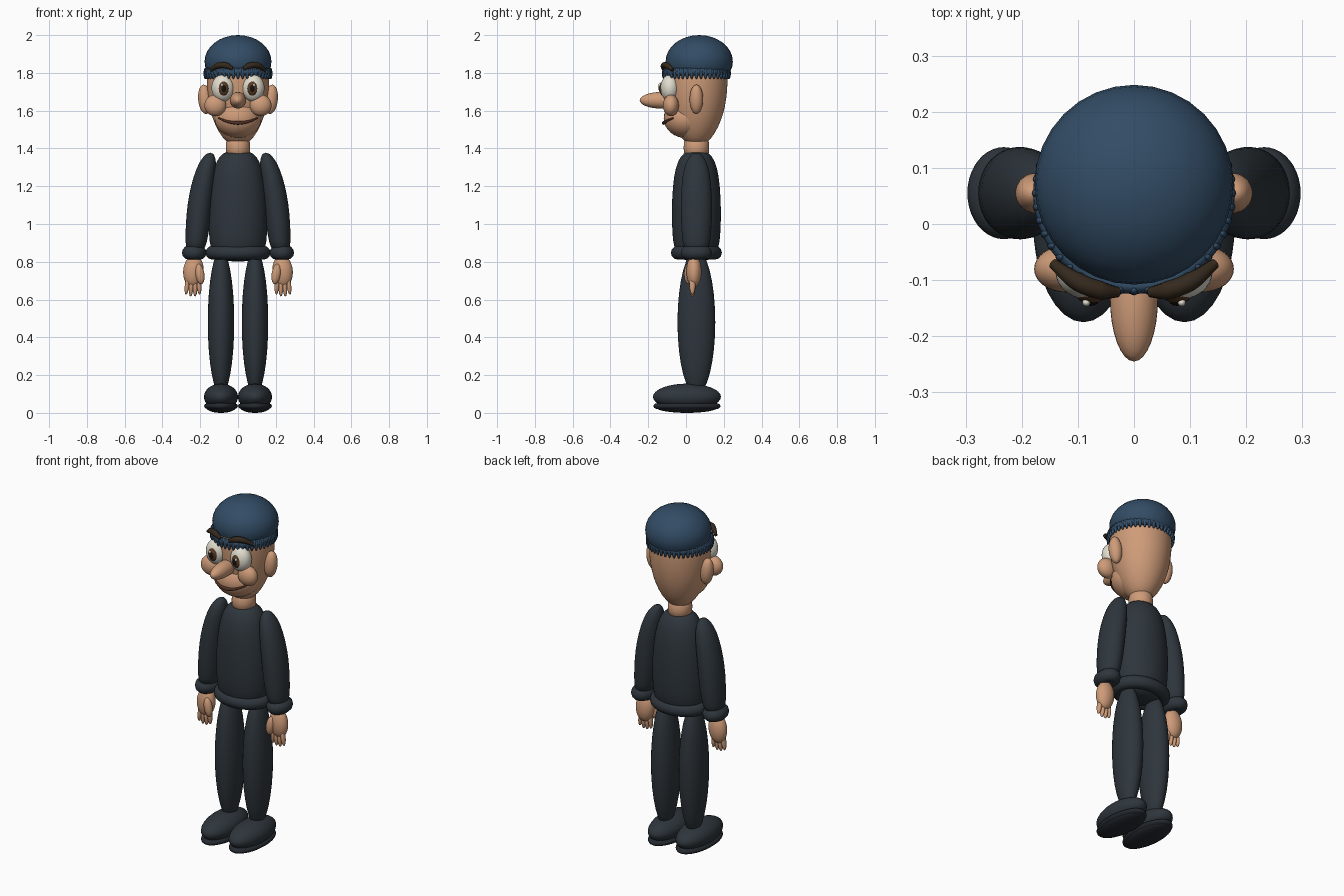
import bpy, bmesh, math
from mathutils import Matrix, Vector

cube = bpy.data.objects.get("Cube")
if cube:
    bpy.data.objects.remove(cube, do_unlink=True)


def material(name, r, g, b):
    m = bpy.data.materials.new(name)
    m.use_nodes = True
    m.diffuse_color = (r, g, b, 1)
    node = next(n for n in m.node_tree.nodes if n.type == 'BSDF_PRINCIPLED')
    node.inputs["Base Color"].default_value = (r, g, b, 1)
    node.inputs["Roughness"].default_value = 0.7
    return m


SKIN = material("skin", 0.62, 0.33, 0.19)
CLOTH = material("dark cloth", 0.027, 0.036, 0.045)
SOLE = material("sole rubber", 0.018, 0.023, 0.03)
WOOL = material("blue wool", 0.032, 0.072, 0.13)
WHITE = material("eye white", 0.75, 0.72, 0.62)
BROWN = material("iris brown", 0.1, 0.045, 0.018)
BLACK = material("pupil black", 0.008, 0.007, 0.006)
HAIR = material("brow brown", 0.035, 0.022, 0.012)
LIP = material("mouth brown", 0.08, 0.03, 0.018)

MID = 0.055  # depth of the body's main axis


def finish(name, bm, mat):
    bmesh.ops.recalc_face_normals(bm, faces=bm.faces)
    for f in bm.faces:
        f.smooth = True
    me = bpy.data.meshes.new(name)
    bm.to_mesh(me)
    bm.free()
    me.materials.append(mat)
    ob = bpy.data.objects.new(name, me)
    bpy.context.collection.objects.link(ob)
    return ob


def ball(name, mat, centre, radii, tilt=0, segs=32):
    """Ellipsoid, tilted about the front-back axis."""
    bm = bmesh.new()
    mx = Matrix.Translation(centre) @ Matrix.Rotation(tilt, 4, 'Y') @ Matrix.Diagonal((*radii, 1))
    bmesh.ops.create_uvsphere(bm, u_segments=segs, v_segments=segs // 2, radius=1, matrix=mx)
    return finish(name, bm, mat)


def loft(name, mat, sections, segs=28):
    """Closed body through elliptical sections (z, centre x, radius x, radius y)."""
    bm = bmesh.new()
    rings = []
    for z, cx, rx, ry in sections:
        angles = [math.tau * i / segs for i in range(segs)]
        rings.append([bm.verts.new((cx + rx * math.cos(a), MID + ry * math.sin(a), z)) for a in angles])
    for low, high in zip(rings, rings[1:]):
        for i in range(segs):
            j = (i + 1) % segs
            bm.faces.new((low[i], low[j], high[j], high[i]))
    bm.faces.new(rings[0])
    bm.faces.new(rings[-1])
    ob = finish(name, bm, mat)
    ob.modifiers.new("smooth", 'SUBSURF').levels = 1
    return ob


def ring(name, mat, centre, radii, thick, height):
    """Elliptical roll lying flat; radii reach its outer edge."""
    bm = bmesh.new()
    n, k = 40, 12
    rows = []
    for i in range(n):
        a = math.tau * i / n
        row = []
        for j in range(k):
            b = math.tau * j / k
            off = thick * (math.cos(b) - 1)
            row.append(bm.verts.new(Vector(centre) + Vector((
                (radii[0] + off) * math.cos(a), (radii[1] + off) * math.sin(a), height * math.sin(b)))))
        rows.append(row)
    for i in range(n):
        p, q = rows[i], rows[(i + 1) % n]
        for j in range(k):
            m = (j + 1) % k
            bm.faces.new((p[j], q[j], q[m], p[m]))
    return finish(name, bm, mat)


def stroke(name, mat, points, thick):
    """Tube along points given as (position, relative radius)."""
    cu = bpy.data.curves.new(name, 'CURVE')
    cu.dimensions = '3D'
    cu.bevel_depth = thick
    cu.bevel_resolution = 3
    cu.use_fill_caps = True
    sp = cu.splines.new('BEZIER')
    sp.bezier_points.add(len(points) - 1)
    for bp, (co, r) in zip(sp.bezier_points, points):
        bp.co = co
        bp.radius = r
        bp.handle_left_type = bp.handle_right_type = 'AUTO'
    ob = bpy.data.objects.new(name, cu)
    bpy.context.collection.objects.link(ob)
    cu.materials.append(mat)
    return ob


# Head, jaw, neck and nose
profile = [(1.418, .025), (1.432, .06), (1.48, .1), (1.55, .133), (1.62, .153),
           (1.7, .165), (1.8, .168), (1.86, .155)]
loft("head", SKIN, [(z, 0, r, r) for z, r in profile])
jaw_at, jaw_r = Vector((0, 0, 1.56)), Vector((.125, .118, .105))
ball("jaw", SKIN, jaw_at, jaw_r)
loft("neck", SKIN, [(1.35, 0, .065, .068), (1.4, 0, .065, .068), (1.47, 0, .065, .068)])
ball("nose", SKIN, (0, -.13, 1.655), (.043, .115, .044))

# Mouth follows the curve of the jaw
smile = []
for i in range(-4, 5):
    x = i * .026
    z = 1.535 + 2.4 * x * x
    d = 1 - (x / jaw_r.x) ** 2 - ((z - jaw_at.z) / jaw_r.z) ** 2
    smile.append(((x, -jaw_r.y * math.sqrt(max(d, 0)) - .003, z), 1.1 - abs(i) * .15))
stroke("mouth", LIP, smile, .009)

# Knitted cap with a ribbed band
ball("cap_dome", WOOL, (0, .07, 1.86), (.177, .178, .14))
ring("cap_band", WOOL, (0, MID, 1.805), (.18, .18), .014, .02)
bm = bmesh.new()
RIBS = 44
for i in range(RIBS):
    a = math.tau * i / RIBS
    at = Matrix.Translation((.173 * math.cos(a), MID + .173 * math.sin(a), 1.797))
    bmesh.ops.create_uvsphere(bm, u_segments=8, v_segments=8, radius=1,
                              matrix=at @ Matrix.Diagonal((.0095, .0095, .03, 1)))
finish("cap_ribs", bm, WOOL)

# Jumper body and hem
loft("torso", CLOTH, [(.8, 0, .05, .04), (.82, 0, .12, .09), (.87, 0, .148, .12), (.95, 0, .156, .129),
                      (1.08, 0, .158, .132), (1.2, 0, .147, .126), (1.3, 0, .128, .112),
                      (1.36, 0, .1, .085), (1.388, 0, .06, .05)])
ring("jumper_hem", CLOTH, (0, MID, .848), (.172, .135), .035, .036)

for side, s in (("left", 1), ("right", -1)):
    # Face
    ball(side + "_eye", WHITE, (s * .08, -.085, 1.72), (.06, .05, .072))
    ball(side + "_iris", BROWN, (s * .077, -.112, 1.718), (.033, .03, .044))
    ball(side + "_pupil", BLACK, (s * .076, -.126, 1.718), (.018, .02, .025), segs=20)
    ball(side + "_eye_glint", WHITE, (s * .085, -.14, 1.735), (.007, .007, .009), segs=12)
    ball(side + "_cheek", SKIN, (s * .12, -.08, 1.628), (.058, .042, .057))
    ball(side + "_ear", SKIN, (s * .175, MID, 1.66), (.036, .036, .078), tilt=s * .1)
    stroke(side + "_eyebrow", HAIR, [((s * .028, -.122, 1.822), .6), ((s * .06, -.118, 1.838), 1.1),
                                     ((s * .1, -.103, 1.84), 1.1), ((s * .145, -.07, 1.815), .6)], .015)
    # Sleeve and cuff
    loft(side + "_sleeve", CLOTH, [(z, s * x, rx, ry) for z, x, rx, ry in (
        (.85, .227, .045, .06), (.9, .222, .058, .074), (1.0, .212, .065, .082), (1.1, .203, .066, .084),
        (1.2, .188, .063, .08), (1.3, .167, .053, .067), (1.35, .154, .036, .045), (1.378, .147, .015, .018))])
    ring(side + "_cuff", CLOTH, (s * .232, MID, .848), (.065, .082), .036, .037)
    # Hand
    ball(side + "_palm", SKIN, (s * .236, .042, .75), (.054, .04, .085), tilt=-s * .08)
    ball(side + "_thumb", SKIN, (s * .202, .012, .735), (.024, .022, .055), tilt=s * .15, segs=20)
    for i in range(4):
        drop = .668 if i in (1, 2) else .678
        ball(f"{side}_finger_{i + 1}", SKIN, (s * (.206 + i * .021), .034, drop),
             (.0125, .016, .052), tilt=s * (.06 - i * .06), segs=16)
    # Leg and shoe
    ball(side + "_leg", CLOTH, (s * .09, MID, .48), (.07, .1, .385))
    ball(side + "_shoe", CLOTH, (s * .09, .005, .085), (.09, .18, .07))
    ball(side + "_sole", SOLE, (s * .09, .005, .03), (.08, .165, .03))
    ring(side + "_sole_rim", SOLE, (s * .09, .005, .036), (.09, .178), .025, .016)
